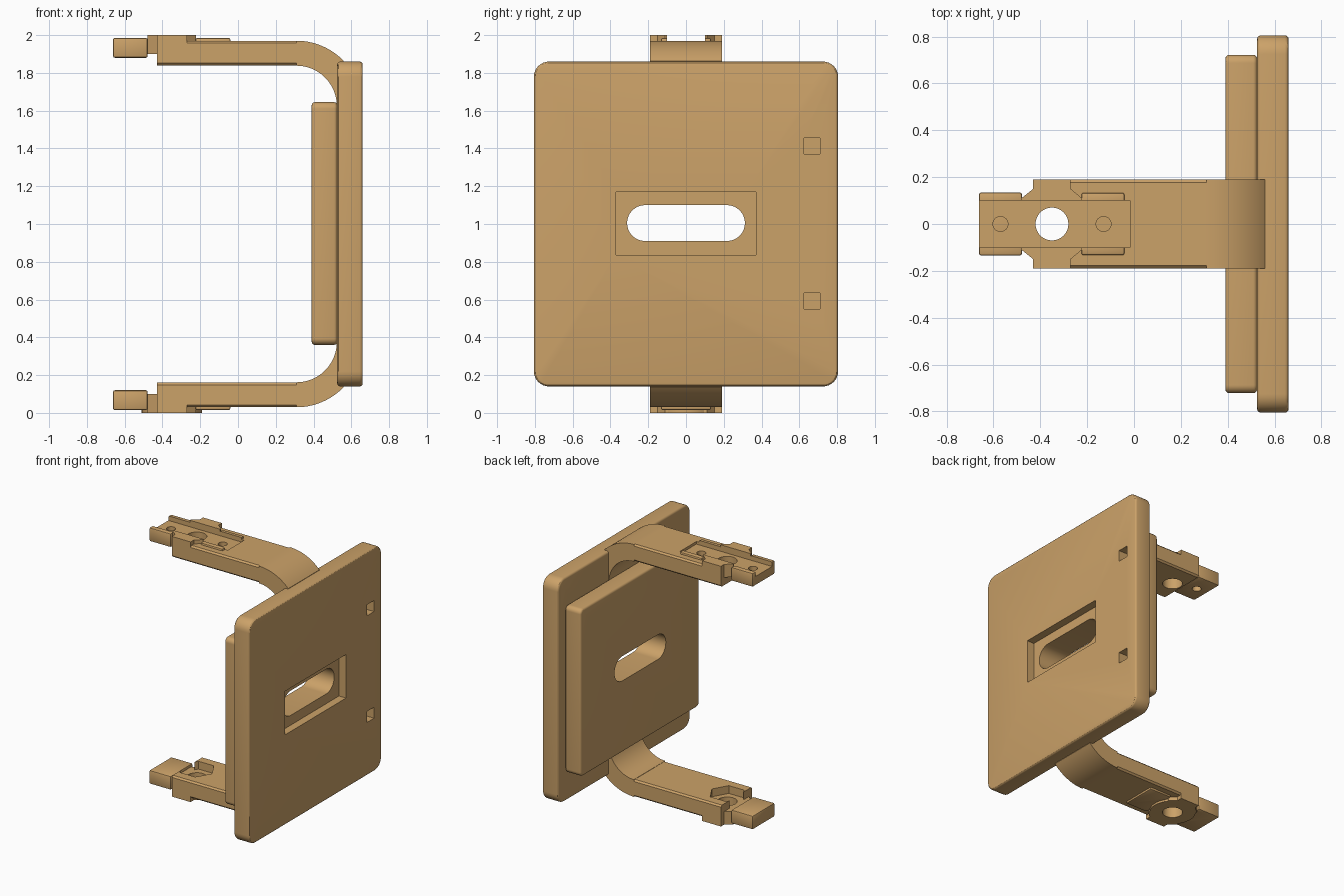
import bpy, bmesh, math

if "Cube" in bpy.data.objects:
    bpy.data.objects.remove(bpy.data.objects["Cube"])

tan = bpy.data.materials.new("warm tan")
tan.diffuse_color = (0.60, 0.36, 0.14, 1)
tan.use_nodes = True
tan.node_tree.nodes["Principled BSDF"].inputs["Base Color"].default_value = tan.diffuse_color


def prism(name, pts, axis, lo, hi, bevel=0.0, segs=3):
    """Extrude a 2D outline along an axis; x: (y,z), y: (x,z), z: (x,y)."""
    place = {'x': lambda a, b, t: (t, a, b),
             'y': lambda a, b, t: (a, t, b),
             'z': lambda a, b, t: (a, b, t)}[axis]
    bm = bmesh.new()
    low = [bm.verts.new(place(a, b, lo)) for a, b in pts]
    high = [bm.verts.new(place(a, b, hi)) for a, b in pts]
    n = len(pts)
    bm.faces.new(low)
    bm.faces.new(high)
    for i in range(n):
        j = (i + 1) % n
        bm.faces.new((low[i], low[j], high[j], high[i]))
    bmesh.ops.recalc_face_normals(bm, faces=bm.faces[:])
    if bevel:
        sharp = [e for e in bm.edges if e.calc_face_angle(0) > math.radians(40)]
        bmesh.ops.bevel(bm, geom=sharp, offset=bevel, segments=segs,
                        affect='EDGES', profile=0.5)
    me = bpy.data.meshes.new(name)
    bm.to_mesh(me)
    bm.free()
    me.materials.append(tan)
    ob = bpy.data.objects.new(name, me)
    bpy.context.collection.objects.link(ob)
    return ob


def rect(a0, a1, b0, b1):
    return [(a0, b0), (a1, b0), (a1, b1), (a0, b1)]


def arc(cx, cy, r, d0, d1, n):
    return [(cx + r * math.cos(math.radians(d0 + (d1 - d0) * i / n)),
             cy + r * math.sin(math.radians(d0 + (d1 - d0) * i / n)))
            for i in range(n + 1)]


def circle(cx, cy, r, n):
    return arc(cx, cy, r, 0, 360, n)[:-1]


def rounded(hw, z0, z1, r, n=8):
    pts = []
    for cx, cy, d in ((hw - r, z1 - r, 0), (r - hw, z1 - r, 90),
                      (r - hw, z0 + r, 180), (hw - r, z0 + r, 270)):
        pts += arc(cx, cy, r, d, d + 90, n)
    return pts


def combine(ob, others, op):
    for o in others:
        m = ob.modifiers.new("bool", 'BOOLEAN')
        m.operation, m.solver, m.object = op, 'EXACT', o
        bpy.context.view_layer.objects.active = ob
        bpy.ops.object.modifier_apply(modifier=m.name)
        bpy.data.objects.remove(o)


def smooth(ob):
    bpy.ops.object.select_all(action='DESELECT')
    ob.select_set(True)
    bpy.context.view_layer.objects.active = ob
    bpy.ops.object.shade_smooth_by_angle(angle=math.radians(30))


def slot():
    pts = arc(0.217, 1.005, 0.095, -90, 90, 16) + arc(-0.217, 1.005, 0.095, 90, 270, 16)
    return prism("slot_cutter", pts, 'x', 0.3, 0.8)


# Outer plate with slot, shallow recess and two square sockets
plate = prism("outer_plate", rounded(0.805, 0.14, 1.86, 0.08), 'x', 0.525, 0.66, 0.016)
combine(plate, [
    slot(),
    prism("recess_cutter", rect(-0.37, 0.37, 0.835, 1.17), 'x', 0.60, 0.8),
    prism("socket_cutter", rect(0.625, 0.71, 1.37, 1.455), 'x', 0.59, 0.8),
    prism("socket_cutter", rect(0.625, 0.71, 0.55, 0.635), 'x', 0.59, 0.8)], 'DIFFERENCE')
smooth(plate)

# Inner pad
pad = prism("inner_pad", rounded(0.722, 0.36, 1.645, 0.035), 'x', 0.39, 0.525, 0.016)
combine(pad, [slot()], 'DIFFERENCE')
smooth(pad)

# Collar outline around the main hole of each arm
half = [(-0.48, 0.11), (-0.43, 0.15), (-0.43, 0.19), (-0.27, 0.19), (-0.27, 0.15), (-0.222, 0.11)]
collar = half + [(x, -y) for x, y in reversed(half)]

for side, top in (("upper", True), ("lower", False)):
    def flip(z):
        return z if top else 2 - z

    def span(z0, z1):
        return sorted((flip(z0), flip(z1)))

    # Curved bend into the plate
    bend = arc(0.31, 1.625, 0.345, 90, 43.6, 14) + [(0.56, 1.625)] \
        + arc(0.31, 1.625, 0.213, 0, 90, 20)
    bend_ob = prism(side + "_bend", [(x, flip(z)) for x, z in bend], 'y', -0.19, 0.19)
    smooth(bend_ob)

    # Straight arm with softened long edges
    section = [(-0.19, 1.852), (-0.178, 1.84), (0.178, 1.84), (0.19, 1.852),
               (0.19, 1.958), (0.178, 1.97), (-0.178, 1.97), (-0.19, 1.958)]
    arm = prism(side + "_arm", [(y, flip(z)) for y, z in section], 'x', -0.43, 0.31)
    parts = [
        prism("collar", collar, 'z', *span(1.90, 2.0)),
        prism("end_prong", rect(-0.662, -0.478, -0.135, 0.135), 'z', *span(1.88, 1.985), 0.01, 2),
        prism("rear_tab", rect(-0.225, -0.04, -0.133, 0.133), 'z', *span(1.93, 1.985), 0.01, 2)]
    if not top:
        parts.append(prism("boss", circle(-0.35, 0, 0.16, 48), 'z', 0.0, 0.025))
    combine(arm, parts, 'UNION')

    # Main hole, plus key channel and pin holes above or nut pocket below
    cuts = [prism("hole_cutter", circle(-0.35, 0, 0.07, 40), 'z', -0.2, 2.2)]
    if top:
        cuts.append(prism("channel_cutter", rect(-0.8, -0.018, -0.1, 0.1), 'z', 1.95, 2.2))
        for x in (-0.57, -0.13):
            cuts.append(prism("pin_cutter", circle(x, 0, 0.032, 24), 'z', 1.7, 2.2))
    else:
        cuts.append(prism("nut_cutter", circle(-0.35, 0, 0.13, 6), 'z', 0.10, 0.4))
    combine(arm, cuts, 'DIFFERENCE')
    smooth(arm)
